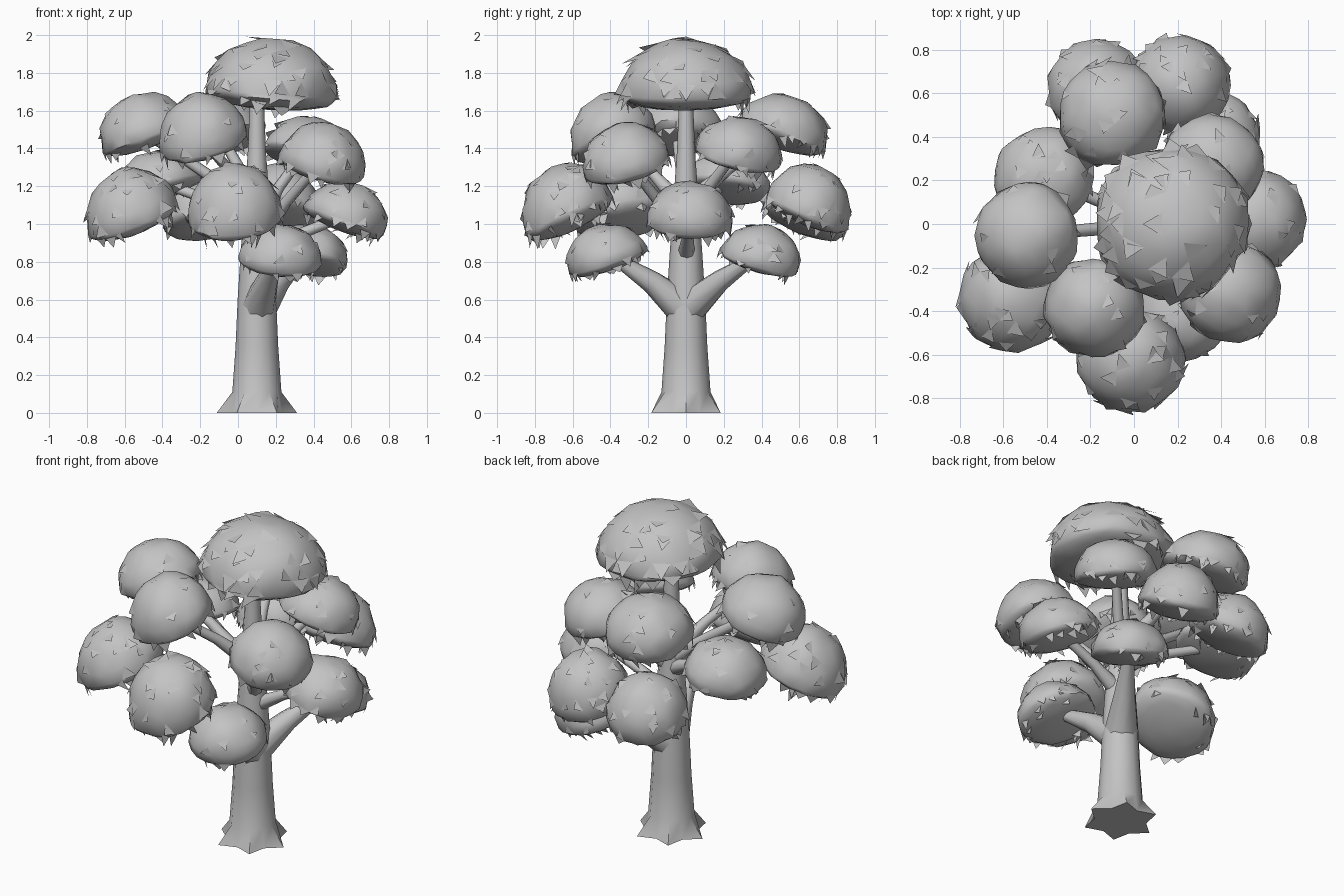
import bpy, bmesh, math, random
from mathutils import Matrix, Vector

random.seed(7)
cube = bpy.data.objects.get("Cube")
if cube:
    bpy.data.objects.remove(cube)

# One plain grey for the whole tree
grey = bpy.data.materials.new("plain_grey")
grey.use_nodes = True
grey.diffuse_color = (0.55, 0.55, 0.55, 1)
bsdf = grey.node_tree.nodes["Principled BSDF"]
bsdf.inputs["Base Color"].default_value = (0.55, 0.55, 0.55, 1)
bsdf.inputs["Roughness"].default_value = 0.9

UNDERSIDE = 0.28  # depth of a crown's underside relative to its dome
TRUNK_X = 0.1


def finish(bm, name):
    mesh = bpy.data.meshes.new(name)
    bm.to_mesh(mesh)
    bm.free()
    obj = bpy.data.objects.new(name, mesh)
    bpy.context.collection.objects.link(obj)
    mesh.materials.append(grey)
    bpy.ops.object.select_all(action='DESELECT')
    obj.select_set(True)
    bpy.context.view_layer.objects.active = obj
    bpy.ops.object.shade_smooth_by_angle(angle=math.radians(50))


def tube(name, points, radii, sides, star=0.0):
    """Tapered limb; star pushes every other vertex of the first ring out into roots."""
    bm = bmesh.new()
    points = [Vector(p) for p in points]
    turn = (points[-1] - points[0]).to_track_quat('Z', 'Y')
    rings = []
    for i, (p, r) in enumerate(zip(points, radii)):
        ring = []
        for k in range(sides):
            a = math.tau * k / sides
            rr = r * (1 + star * (-1) ** k) if i == 0 else r
            ring.append(bm.verts.new(p + turn @ Vector((rr * math.cos(a), rr * math.sin(a), 0))))
        rings.append(ring)
    for low, high in zip(rings, rings[1:]):
        for k in range(sides):
            n = (k + 1) % sides
            bm.faces.new((low[k], low[n], high[n], high[k]))
    bm.faces.new(rings[0][::-1])
    bm.faces.new(rings[-1])
    finish(bm, name)


def leaf_flap(bm, face, size):
    """Pointed leaf hinged on one edge of a face, its tip lifted off the crown."""
    edge = random.choice(face.edges)
    a, b = (v.co.copy() for v in edge.verts)
    normal = face.calc_center_median().normalized()
    along = (b - a).cross(normal).normalized()
    if along.z > 0:
        along = -along
    tip = (a + b) / 2 + along * size + normal * random.uniform(0.01, 0.06)
    bm.faces.new([bm.verts.new(c) for c in (a, b, tip)])


def crown(name, x, y, radius, z_low, z_high, flaps, tilt):
    """Dome of foliage with a shallow underside and ragged rim, leaning away from the trunk."""
    bm = bmesh.new()
    bmesh.ops.create_icosphere(bm, subdivisions=3, radius=1)
    for v in bm.verts:
        v.co *= random.uniform(0.96, 1.03)
        if v.co.z < 0:
            v.co.z *= UNDERSIDE
    faces = list(bm.faces)
    body = list(bm.verts)
    upper = [f for f in faces if f.calc_center_median().z > 0.1]
    rim = [f for f in faces if -0.2 < f.calc_center_median().z <= 0.1]
    for f in random.sample(upper, flaps):
        leaf_flap(bm, f, random.uniform(0.15, 0.32))
    for f in random.sample(rim, 20):
        leaf_flap(bm, f, random.uniform(0.12, 0.28))
    # Lean outward, then settle the body into its height range
    axis = Vector((-y, x - TRUNK_X, 0)).normalized() if tilt else Vector((0, 1, 0))
    bmesh.ops.rotate(bm, verts=bm.verts, cent=(0, 0, 0),
                     matrix=Matrix.Rotation(math.radians(tilt), 3, axis))
    low = min(v.co.z for v in body)
    high = max(v.co.z for v in body)
    height = (z_high - z_low) / (high - low)
    for v in bm.verts:
        v.co = Vector((x + v.co.x * radius, y + v.co.y * radius,
                       z_low + (v.co.z - low) * height))
    finish(bm, name)


# Trunk with flared roots
heights = [0, 0.11, 0.35, 0.6, 0.85, 1.1, 1.4, 1.72]
girths = [0.18, 0.13, 0.113, 0.102, 0.086, 0.068, 0.047, 0.035]
tube("trunk", [(TRUNK_X, 0.0, z) for z in heights], girths, 12, star=0.18)

# Foliage: name, x, y, radius, lowest z, highest z, flaps, tilt, height of its fork on the trunk
crowns = [
    ("top", 0.17, 0.0, 0.355, 1.60, 1.985, 60, 5, None),
    ("high_right", -0.485, -0.05, 0.245, 1.36, 1.70, 6, 22, 1.05),
    ("high_front", -0.18, -0.38, 0.235, 1.32, 1.70, 10, 22, 1.08),
    ("high_back", -0.10, 0.50, 0.25, 1.36, 1.69, 14, 22, 1.1),
    ("left_front", 0.44, -0.31, 0.235, 1.21, 1.54, 16, 22, 0.9),
    ("left_back", 0.36, 0.27, 0.235, 1.27, 1.57, 14, 22, 1.0),
    ("right_back", -0.41, 0.21, 0.235, 1.10, 1.39, 14, 22, 1.0),
    ("low_right", -0.555, -0.34, 0.25, 0.91, 1.30, 26, 22, None),
    ("low_front", -0.015, -0.62, 0.25, 0.91, 1.32, 26, 22, None),
    ("back_left", 0.21, 0.64, 0.23, 0.95, 1.32, 24, 22, None),
    ("back_right", -0.17, 0.62, 0.23, 0.91, 1.27, 24, 22, None),
    ("low_left", 0.56, 0.02, 0.23, 0.92, 1.23, 22, 22, 0.82),
    ("lowest_front", 0.22, -0.41, 0.22, 0.72, 1.00, 14, 22, 0.54),
    ("lowest_back", 0.36, 0.39, 0.22, 0.72, 1.00, 18, 22, 0.54),
]
for name, x, y, radius, z_low, z_high, flaps, tilt, fork in crowns:
    crown(name + "_foliage", x, y, radius, z_low, z_high, flaps, tilt)
    if fork:
        start = Vector((TRUNK_X, 0.0, fork))
        end = Vector((x, y, max(z_low + 0.12, fork + 0.04)))
        bend = start.lerp(end, 0.45) + Vector((0, 0, 0.02))
        thick = 0.1 if fork < 0.7 else 0.05
        tube(name + "_branch", [start, bend, end], [thick, thick * 0.6, 0.026], 8)
